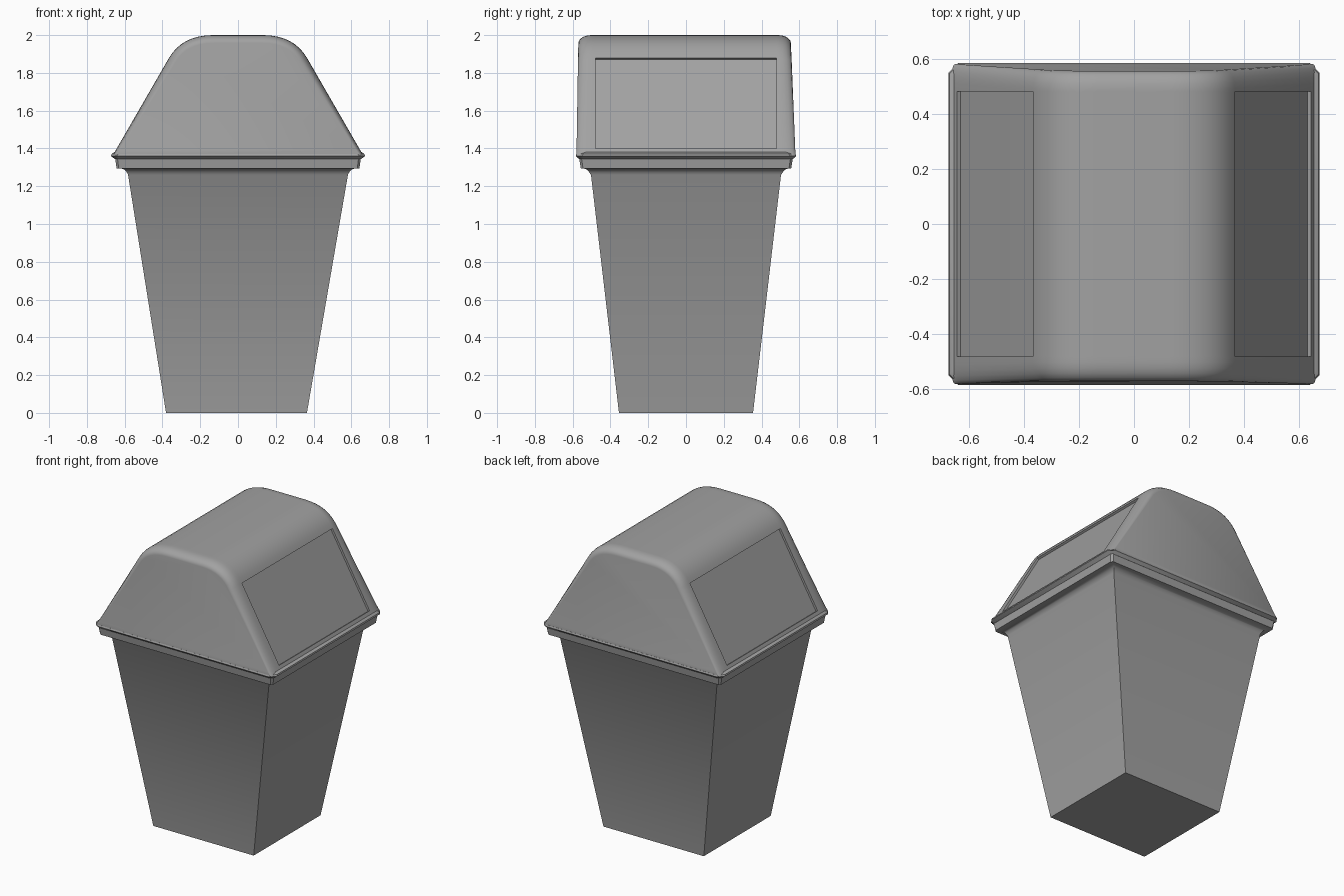
import bpy, bmesh, math
from mathutils import Vector

if "Cube" in bpy.data.objects:
    bpy.data.objects.remove(bpy.data.objects["Cube"])

# One grey plastic for every part
grey = bpy.data.materials.new("grey plastic")
grey.use_nodes = True
GREY = (0.36, 0.36, 0.36, 1)
grey.diffuse_color = GREY
grey.node_tree.nodes["Principled BSDF"].inputs["Base Color"].default_value = GREY


def finish(name, bm, angle):
    bmesh.ops.recalc_face_normals(bm, faces=bm.faces)
    mesh = bpy.data.meshes.new(name)
    bm.to_mesh(mesh)
    bm.free()
    mesh.materials.append(grey)
    obj = bpy.data.objects.new(name, mesh)
    bpy.context.collection.objects.link(obj)
    bpy.ops.object.select_all(action="DESELECT")
    obj.select_set(True)
    bpy.context.view_layer.objects.active = obj
    bpy.ops.object.shade_smooth_by_angle(angle=math.radians(angle))
    return obj


def loft(bm, rings):
    """Skin a list of closed rings and cap both ends."""
    loops = [[bm.verts.new(p) for p in ring] for ring in rings]
    n = len(loops[0])
    for a, b in zip(loops, loops[1:]):
        for i in range(n):
            j = (i + 1) % n
            bm.faces.new((a[i], a[j], b[j], b[i]))
    bm.faces.new(loops[0])
    bm.faces.new(loops[-1])


def rectangle(x, y, z, cut=0.0, shift=0.0):
    """Rectangle ring at height z, with optional cut corners."""
    if cut == 0:
        pts = [(x, -y), (x, y), (-x, y), (-x, -y)]
    else:
        c = cut
        pts = [(x - c, -y), (x, -y + c), (x, y - c), (x - c, y),
               (-x + c, y), (-x, y - c), (-x, -y + c), (-x + c, -y)]
    return [(px + shift, py, z) for px, py in pts]


# Tapered bin with a coved flare under the rim
bm = bmesh.new()
rings = [rectangle(0.373, 0.355, 0, shift=-0.008), rectangle(0.582, 0.503, 1.26)]
for k in range(1, 6):
    a = k / 5 * math.pi / 2
    flare = 0.045 * (1 - math.cos(a))
    rings.append(rectangle(0.585 + flare, 0.508 + flare, 1.26 + 0.035 * math.sin(a)))
loft(bm, rings)
finish("bin_body", bm, 35)

# Rim band around the mouth of the bin
bm = bmesh.new()
loft(bm, [rectangle(0.643, 0.557, 1.295, 0.012), rectangle(0.65, 0.565, 1.345, 0.012)])
finish("bin_rim", bm, 30)

# Thin lip of the lid
bm = bmesh.new()
loft(bm, [rectangle(0.65, 0.565, 1.343, 0.02), rectangle(0.673, 0.584, 1.36, 0.035),
          rectangle(0.67, 0.58, 1.37, 0.035), rectangle(0.655, 0.565, 1.38, 0.035)])
finish("lid_lip", bm, 30)

# Half profile of the lid, from lip to the crown, with a rounded shoulder
BASE, TOP = 1.362, 2.0
half = [Vector((0.664, BASE)), Vector((0.642, 1.40))]
p0, p1, p2 = Vector((0.366, 1.878)), Vector((0.296, TOP)), Vector((0.13, TOP))
for k in range(9):
    t = k / 8
    half.append(p0 * (1 - t) ** 2 + p1 * 2 * t * (1 - t) + p2 * t * t)


def lid_ring(y, inset):
    pts = []
    for i, p in enumerate(half):
        d = half[min(i + 1, len(half) - 1)] - half[max(i - 1, 0)]
        normal = Vector((d.y, -d.x)).normalized()
        up = (p.y - BASE) / (TOP - BASE)
        q = p - normal * inset * (0.4 + 0.6 * min(1, up * 1.6))
        if i == 0:
            q.y = BASE
        # End walls lean inward toward the crown
        lean = 0.025 if y > 0 else 0.01
        yy = y * (1 - lean / 0.58 * up)if abs(y) > 0.49 else y
        pts.append((q.x, yy, q.y))
    return pts + [(-x, yy, z) for x, yy, z in reversed(pts)]


# Lid shell lofted front to back, with rounded end edges
steps = [(0.51 + 0.07 * math.sin(k / 5 * math.pi / 2),
          0.042 * (1 - math.cos(k / 5 * math.pi / 2))) for k in range(6)]
stations = [(-y, d) for y, d in reversed(steps)]
stations += [(-0.48, 0), (0.48, 0)] + steps
bm = bmesh.new()
loft(bm, [lid_ring(y, d) for y, d in stations])
bmesh.ops.recalc_face_normals(bm, faces=bm.faces)

# Recessed flap on each sloping side
flaps = [f for f in bm.faces
         if 1.6 < f.calc_center_median().z < 1.7
         and abs(f.calc_center_median().y) < 0.1
         and 0.3 < abs(f.normal.z) < 0.7]
for f in flaps:
    inward = -f.normal.copy() * 0.014
    new = bmesh.ops.extrude_discrete_faces(bm, faces=[f])["faces"][0]
    bmesh.ops.translate(bm, verts=new.verts, vec=inward)
finish("lid_with_flaps", bm, 32)
